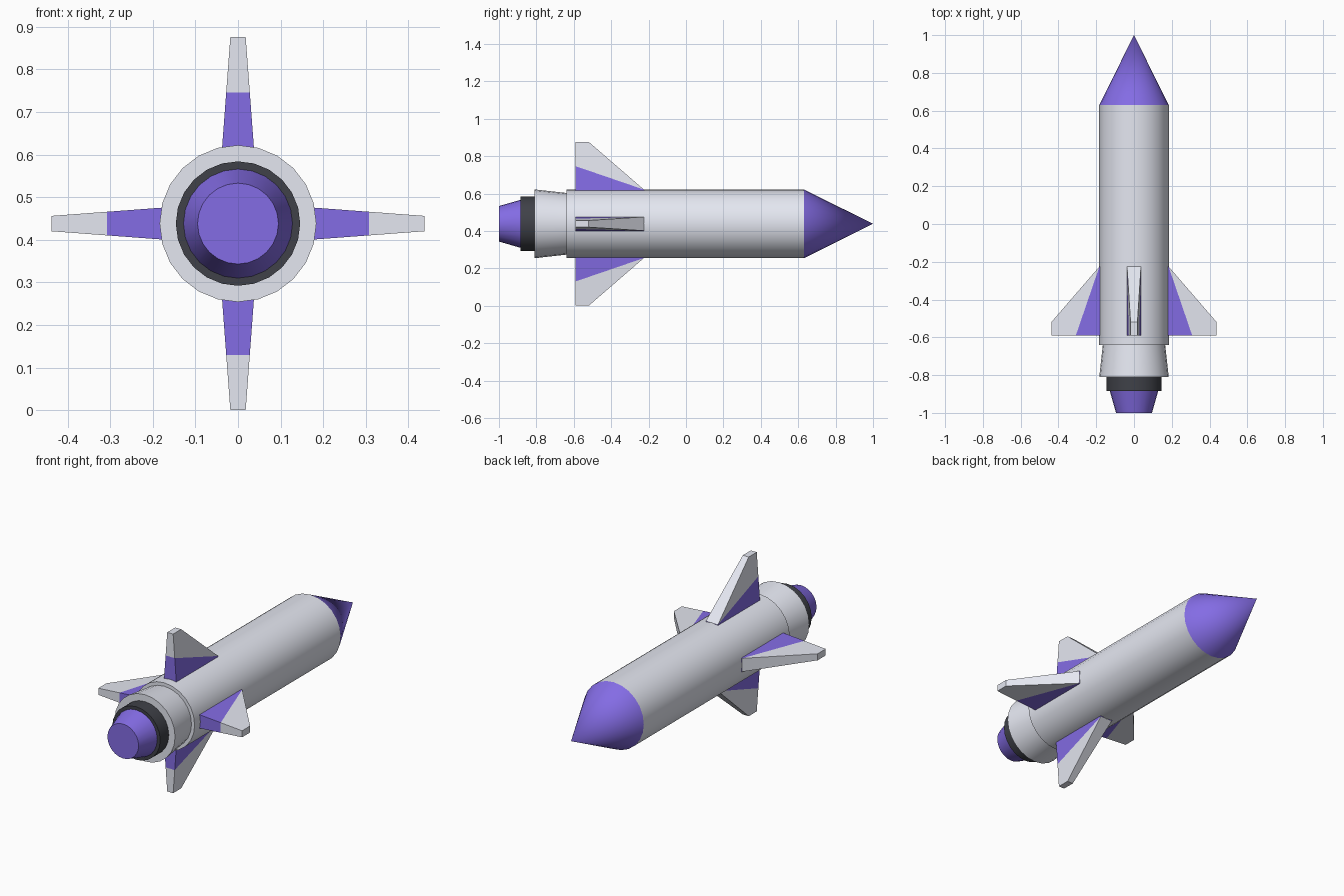
import bpy, bmesh, math
from mathutils import Matrix, Vector

if "Cube" in bpy.data.objects:
    bpy.data.objects.remove(bpy.data.objects["Cube"])

AXIS_Z = 0.438
SIDES = 24


def material(name, rgb):
    m = bpy.data.materials.new(name)
    m.diffuse_color = (*rgb, 1)
    m.use_nodes = True
    m.node_tree.nodes["Principled BSDF"].inputs["Base Color"].default_value = m.diffuse_color
    return m


white = material("pale_grey", (0.78, 0.80, 0.88))
purple = material("purple", (0.23, 0.15, 0.78))
dark = material("dark_grey", (0.05, 0.053, 0.065))


def section(name, y0, y1, r0, r1, mat):
    """Round section along y, radius r0 at y0 and r1 at y1."""
    bpy.ops.mesh.primitive_cone_add(
        vertices=SIDES, radius1=r0, radius2=r1, depth=y1 - y0,
        location=(0, (y0 + y1) / 2, AXIS_Z), rotation=(-math.pi / 2, 0, 0))
    ob = bpy.context.object
    ob.name = name
    ob.data.materials.append(mat)
    bpy.ops.object.shade_smooth_by_angle(angle=math.radians(35))
    return ob


# Hull, from the tip to the tail
section("nose_cone", 0.63, 1.0, 0.184, 0, purple)
section("body_tube", -0.64, 0.63, 0.184, 0.184, white)
section("tail_flare", -0.81, -0.64, 0.184, 0.165, white)
section("tail_collar", -0.885, -0.81, 0.146, 0.146, dark)
section("exhaust_nozzle", -1.0, -0.885, 0.095, 0.128, purple)

# Fin outline as (y, radius): inner root pair, leading root, tip pair, colour break
OUTLINE = [(-0.59, 0.165), (-0.225, 0.165), (-0.225, 0.183),
           (-0.52, 0.438), (-0.59, 0.438), (-0.59, 0.308)]


def half_thickness(r):
    return 0.037 - 0.019 * (r - 0.183) / 0.255


def fin(name, angle):
    bm = bmesh.new()
    left, right = [[bm.verts.new((s * half_thickness(r), y, r)) for y, r in OUTLINE]
                   for s in (-1, 1)]
    # Purple root panel and pale outer panel on both sides
    for side in (left, right):
        for idx, slot in (((0, 1, 2, 5), 1), ((2, 3, 4, 5), 0)):
            bm.faces.new([side[i] for i in idx]).material_index = slot
    # Rim faces joining both sides
    for i in range(6):
        j = (i + 1) % 6
        f = bm.faces.new((left[i], left[j], right[j], right[i]))
        f.material_index = 1 if i in (0, 1, 5) else 0
    bmesh.ops.recalc_face_normals(bm, faces=bm.faces)
    mesh = bpy.data.meshes.new(name)
    bm.to_mesh(mesh)
    bm.free()
    mesh.materials.append(white)
    mesh.materials.append(purple)
    ob = bpy.data.objects.new(name, mesh)
    ob.matrix_world = Matrix.Translation((0, 0, AXIS_Z)) @ Matrix.Rotation(angle, 4, 'Y')
    bpy.context.collection.objects.link(ob)


# Four fins around the tail
for k, name in enumerate(("top_fin", "right_fin", "bottom_fin", "left_fin")):
    fin(name, k * math.pi / 2)
